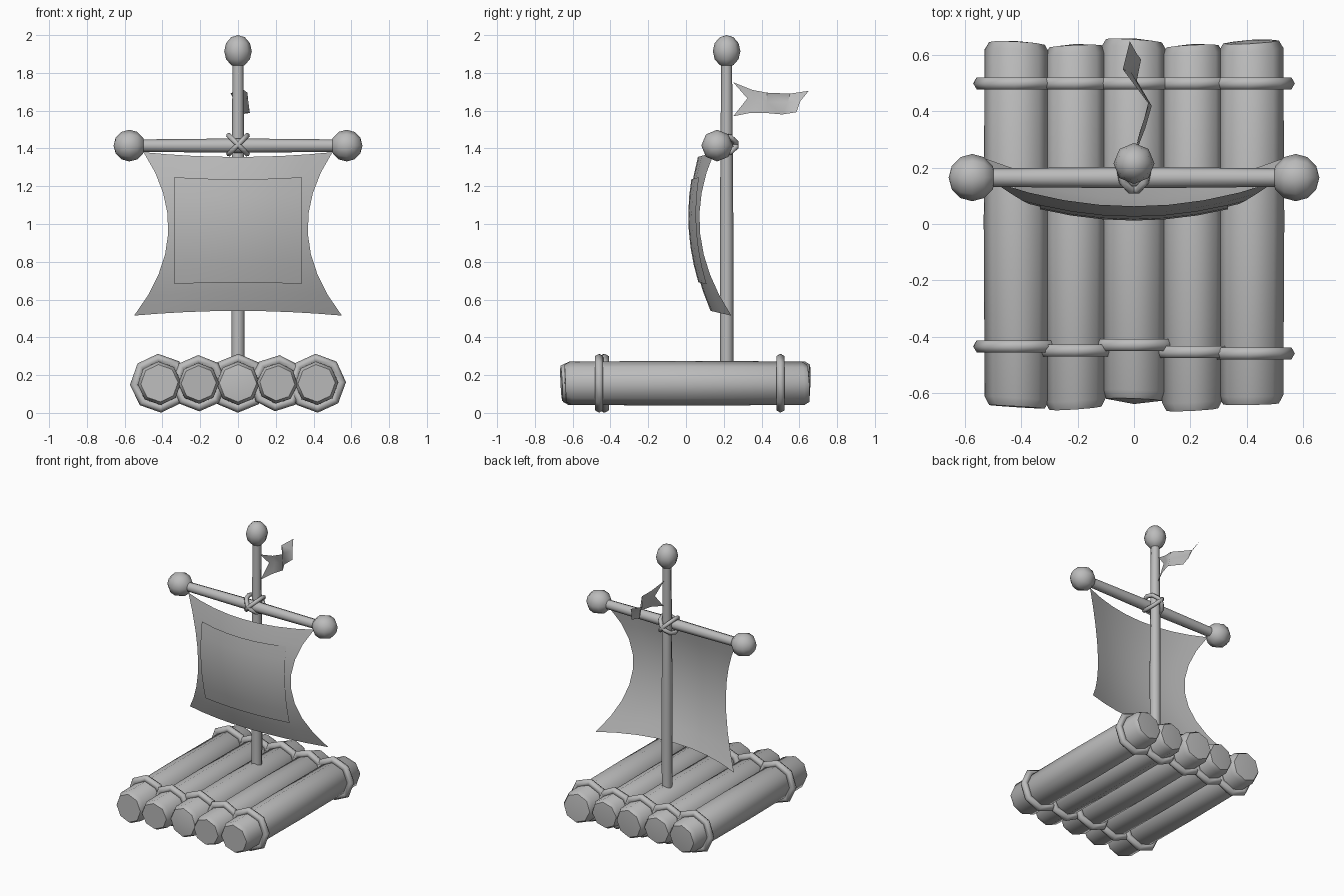
import bpy, bmesh, math, random
from mathutils import Vector, Matrix

random.seed(4)
if "Cube" in bpy.data.objects:
    bpy.data.objects.remove(bpy.data.objects["Cube"], do_unlink=True)

grey = bpy.data.materials.new("plain_grey")
grey.use_nodes = True
colour = (0.5, 0.5, 0.5, 1)
grey.diffuse_color = colour
grey.node_tree.nodes["Principled BSDF"].inputs["Base Color"].default_value = colour


def finish(name, bm, angle=50):
    bmesh.ops.recalc_face_normals(bm, faces=bm.faces)
    mesh = bpy.data.meshes.new(name)
    bm.to_mesh(mesh)
    bm.free()
    mesh.materials.append(grey)
    ob = bpy.data.objects.new(name, mesh)
    bpy.context.collection.objects.link(ob)
    bpy.ops.object.select_all(action='DESELECT')
    ob.select_set(True)
    bpy.context.view_layer.objects.active = ob
    bpy.ops.object.shade_smooth_by_angle(angle=math.radians(angle))
    return ob


def lathe(name, profile, start, axis, sides=8, turn=0.0, tilt=None, angle=50):
    """Revolve (radius, distance) pairs round an axis; radius 0 makes a pole."""
    bm = bmesh.new()
    rot = Vector((0, 0, 1)).rotation_difference(Vector(axis)).to_matrix()
    rings = []
    for k, (r, d) in enumerate(profile):
        ring = []
        for i in range(sides if r > 0 else 1):
            a = turn + math.tau * i / sides
            x, y = r * math.cos(a), r * math.sin(a)
            slope = tilt[0 if k < len(profile) / 2 else 1] if tilt else (0, 0)
            ring.append(bm.verts.new(Vector(start) + rot @ Vector(
                (x, y, d + x * slope[0] + y * slope[1]))))
        rings.append(ring)
    for a, b in zip(rings, rings[1:]):
        for i in range(sides):
            j = (i + 1) % sides
            quad = [a[i % len(a)], a[j % len(a)], b[j % len(b)], b[i % len(b)]]
            bm.faces.new(list(dict.fromkeys(quad)))
    return finish(name, bm, angle)


def torus(name, centre, normal, major, minor, sides=8, stretch=1.0, turn=0.0):
    """Ring of rope; stretch lengthens it along y."""
    bm = bmesh.new()
    rot = Vector((0, 0, 1)).rotation_difference(Vector(normal)).to_matrix()
    grid = []
    for i in range(sides):
        a = turn + math.tau * i / sides
        row = []
        for k in range(6):
            b = math.tau * k / 6
            r = major + minor * math.cos(b)
            p = rot @ Vector((r * math.cos(a), r * math.sin(a), minor * math.sin(b)))
            p.y *= stretch
            row.append(bm.verts.new(Vector(centre) + p))
        grid.append(row)
    for i in range(sides):
        for k in range(6):
            m, n = (i + 1) % sides, (k + 1) % 6
            bm.faces.new([grid[i][k], grid[m][k], grid[m][n], grid[i][n]])
    return finish(name, bm, 62)


def sheet(name, point, cols, rows):
    """Open grid surface from point(s, t), with s and t from 0 to 1."""
    bm = bmesh.new()
    grid = [[bm.verts.new(point(i / cols, j / rows)) for i in range(cols + 1)]
            for j in range(rows + 1)]
    for j in range(rows):
        for i in range(cols):
            bm.faces.new([grid[j][i], grid[j][i + 1], grid[j + 1][i + 1], grid[j + 1][i]])
    return finish(name, bm)


# Deck logs with their rope rings
Z = 0.157
fronts = [-0.65, -0.655, -0.64, -0.66, -0.64]
backs = [0.65, 0.64, 0.66, 0.64, 0.655]
ring_fronts = [-0.435, -0.45, -0.43, -0.455, -0.46]
for n in range(5):
    x = (n - 2) * 0.208
    r = 0.108 if n in (1, 3) else 0.115
    length = backs[n] - fronts[n]
    bulge = 0.015 if n == 2 else 0.0
    profile = [(0, 0), (r * 0.86, bulge), (r, 0.03 + bulge), (r * 1.03, length / 2),
               (r, length - 0.035), (r * 0.86, length - 0.008), (0, length)]
    turn = random.uniform(-0.1, 0.1)
    tilt = [(random.uniform(-0.08, 0.08), random.uniform(-0.08, 0.08)) for _ in range(2)]
    lathe(f"log_{n + 1}", profile, (x, fronts[n], Z), (0, 1, 0), turn=turn, tilt=tilt)
    for side, y in (("front", ring_fronts[n]), ("back", 0.5)):
        torus(f"{side}_rope_{n + 1}", (x, y, Z), (0, 1, 0), r + 0.016, 0.025, turn=turn)

# Mast and yard with round knobs
MAST_Y, YARD_Y, YARD_Z = 0.215, 0.165, 1.415
lathe("mast", [(0, 0), (0.035, 0), (0.036, 0.8), (0.029, 1.7), (0, 1.7)],
      (0, MAST_Y, 0.15), (0, 0, 1))
lathe("yard", [(0, 0), (0.033, 0), (0.038, 0.5), (0.033, 1.0), (0, 1.0)],
      (-0.5, YARD_Y, YARD_Z), (1, 0, 0))


def knob(name, centre, axis, radius, half):
    arc = [math.pi * k / 6 for k in range(7)]
    profile = [(0 if k in (0, 6) else radius * math.sin(a), -half * math.cos(a))
               for k, a in enumerate(arc)]
    lathe(name, profile, centre, axis)


knob("mast_knob", (0, MAST_Y, 1.915), (0, 0, 1), 0.073, 0.085)
for name, s in (("left", 1), ("right", -1)):
    knob(f"{name}_yard_knob", (s * 0.575, YARD_Y, YARD_Z), (s, 0, 0), 0.084, 0.084)

# Crossed lashing where the yard meets the mast
for name, s in (("left", 1), ("right", -1)):
    torus(f"{name}_lashing", (0, 0.193, YARD_Z + 0.005), (s, 0, 1), 0.068, 0.015,
          sides=10, stretch=1.08)


# Billowing sail with a raised patch in front
def bend(v, a, b, c):
    return a * (2 * v - 1) * (v - 1) + 4 * b * v * (1 - v) + c * v * (2 * v - 1)


def sail_at(u, v):
    y_mid, y_edge = bend(v, 0.13, 0.025, 0.063), bend(v, 0.24, 0.075, 0.15)
    low, high = 0.54 - 0.025 * u * u, 1.355 + 0.025 * u * u
    return Vector((u * bend(v, 0.55, 0.37, 0.5), y_mid + (y_edge - y_mid) * u * u,
                   low + (high - low) * v))


def patch_at(s, t):
    v = 0.185 + 0.67 * t
    u = (2 * s - 1) * 0.335 / bend(v, 0.55, 0.37, 0.5)
    return sail_at(u, v) - Vector((0, 0.009, 0))


sheet("sail", lambda s, t: sail_at(2 * s - 1, t), 8, 8)
sheet("sail_patch", patch_at, 6, 6)

# Fluttering flag: top, middle and bottom edges running back from the mast
flag = [
    [(0.0, 0.25, 1.75), (0.03, 0.35, 1.71), (0.05, 0.43, 1.695),
     (-0.04, 0.55, 1.69), (-0.015, 0.65, 1.705)],
    [(0.02, 0.325, 1.665), (0.035, 0.37, 1.655), (0.055, 0.43, 1.645),
     (-0.01, 0.54, 1.645), (0.01, 0.605, 1.65)],
    [(0.005, 0.25, 1.57), (0.04, 0.34, 1.588), (0.063, 0.42, 1.588),
     (0.01, 0.51, 1.58), (0.025, 0.585, 1.592)],
]
sheet("flag", lambda s, t: flag[round(2 * t)][round(4 * s)], 4, 2)
